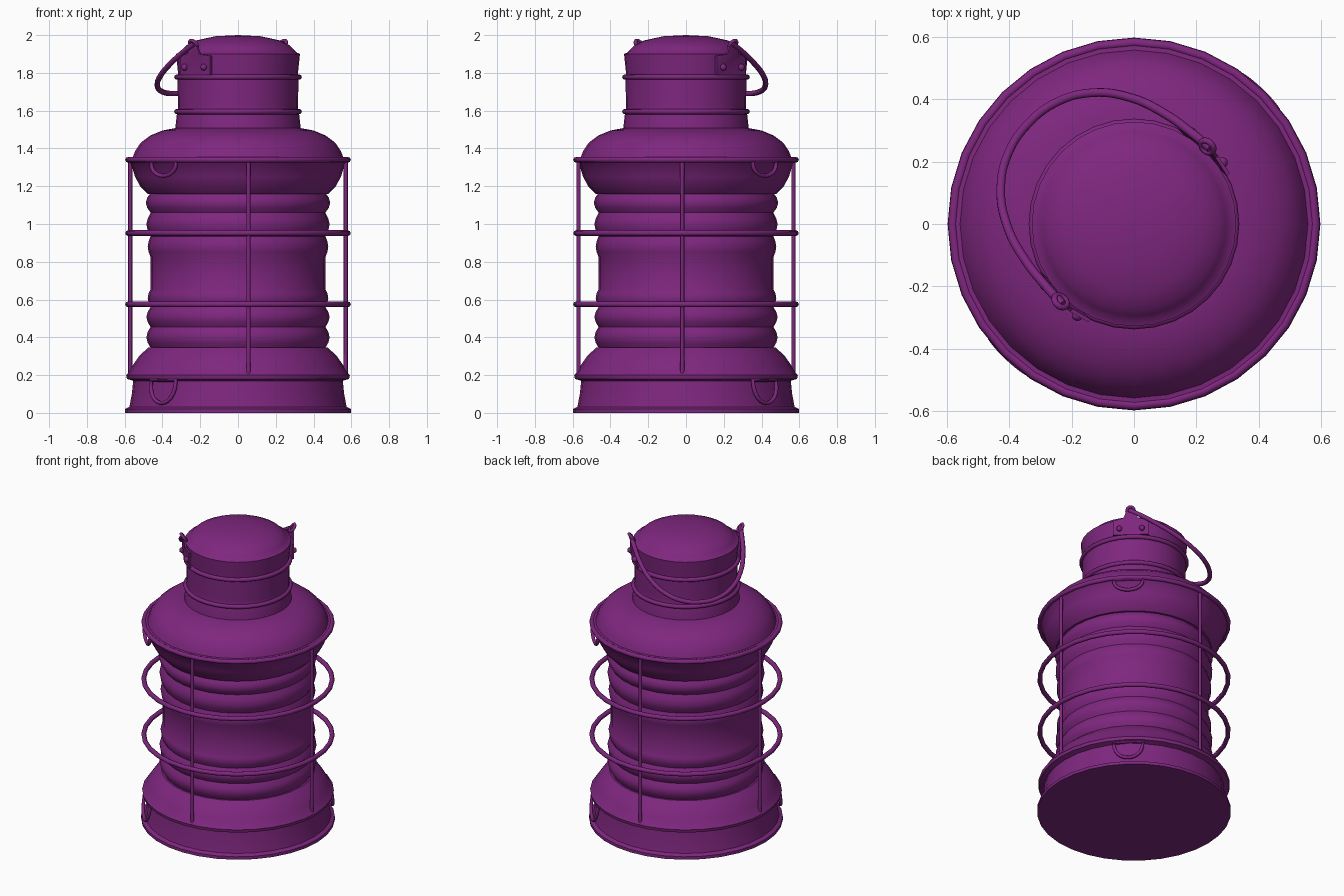
import bpy, bmesh, math
from mathutils import Vector, Matrix

if "Cube" in bpy.data.objects:
    bpy.data.objects.remove(bpy.data.objects["Cube"])

purple = bpy.data.materials.new("purple_paint")
purple.diffuse_color = (0.21, 0.02, 0.21, 1)
purple.use_nodes = True
purple.node_tree.nodes["Principled BSDF"].inputs["Base Color"].default_value = purple.diffuse_color
SIDES = 32
AXIS = math.radians(46.5)          # direction of handle ears and tie rings


def finish(ob, angle=35):
    ob.data.materials.append(purple)
    bpy.ops.object.select_all(action='DESELECT')
    bpy.context.view_layer.objects.active = ob
    ob.select_set(True)
    if ob.type == 'CURVE':
        bpy.ops.object.convert(target='MESH')
    bpy.ops.object.shade_smooth_by_angle(angle=math.radians(angle))
    return bpy.context.object


def lathe(name, profile):
    bm = bmesh.new()
    vs = [bm.verts.new((r, 0, z)) for r, z in profile]
    es = [bm.edges.new(p) for p in zip(vs, vs[1:])]
    bmesh.ops.spin(bm, geom=vs + es, cent=(0, 0, 0), axis=(0, 0, 1),
                   angle=math.tau, steps=SIDES, use_duplicate=False)
    bmesh.ops.remove_doubles(bm, verts=bm.verts, dist=1e-4)
    bmesh.ops.recalc_face_normals(bm, faces=bm.faces)
    me = bpy.data.meshes.new(name)
    bm.to_mesh(me)
    bm.free()
    ob = bpy.data.objects.new(name, me)
    bpy.context.collection.objects.link(ob)
    return finish(ob)


def tube(name, pts, r, cyclic=False, smooth=False):
    cu = bpy.data.curves.new(name, 'CURVE')
    cu.dimensions = '3D'
    cu.bevel_depth = r
    cu.bevel_resolution = 2
    cu.use_fill_caps = True
    if smooth:
        sp = cu.splines.new('BEZIER')
        sp.bezier_points.add(len(pts) - 1)
        for b, p in zip(sp.bezier_points, pts):
            b.co = p
            b.handle_left_type = b.handle_right_type = 'AUTO'
        sp.resolution_u = 5
    else:
        sp = cu.splines.new('POLY')
        sp.points.add(len(pts) - 1)
        for b, p in zip(sp.points, pts):
            b.co = (*p, 1)
    sp.use_cyclic_u = cyclic
    ob = bpy.data.objects.new(name, cu)
    bpy.context.collection.objects.link(ob)
    return finish(ob, 50)


def hoop(name, z, major, minor):
    bpy.ops.mesh.primitive_torus_add(major_radius=major, minor_radius=minor, location=(0, 0, z),
                                     major_segments=SIDES, minor_segments=8)
    bpy.context.object.name = name
    finish(bpy.context.object, 60)


# Base pan with foot flange and sloped shoulder
lathe("base", [(0, 0), (0.598, 0), (0.598, 0.02), (0.575, 0.032), (0.562, 0.1), (0.555, 0.17),
               (0.588, 0.18), (0.592, 0.2), (0.578, 0.215), (0.555, 0.255), (0.52, 0.305),
               (0.475, 0.345), (0.44, 0.345)])

# Ribbed lens: three bulges below and above a plain band
lens = [(0.44, 0.34)]
for z0, z1, r in ((0.345, 0.455, 0.485), (0.455, 0.56, 0.485), (0.56, 0.655, 0.478),
                  (0.825, 0.935, 0.478), (0.935, 1.06, 0.485), (1.06, 1.165, 0.488)):
    for i in range(5):
        s = math.sin(math.pi * i / 4)
        lens.append((0.463 + (r - 0.463) * s, z0 + (z1 - z0) * i / 4))
lens.append((0.44, 1.165))
lathe("ribbed_lens", lens)

# Hood bowl and dome
lathe("hood", [(0.44, 1.16), (0.48, 1.16), (0.515, 1.195), (0.545, 1.25), (0.566, 1.32),
               (0.585, 1.335), (0.585, 1.35), (0.558, 1.352), (0.545, 1.385), (0.515, 1.43),
               (0.465, 1.468), (0.40, 1.495), (0.33, 1.508), (0.28, 1.508)])

# Chimney and cap
lathe("chimney", [(0.333, 1.5), (0.324, 1.58), (0.318, 1.6), (0.318, 1.63),
                  (0.32, 1.77), (0.305, 1.785)])
lathe("cap", [(0.3, 1.775), (0.316, 1.785), (0.328, 1.9), (0.31, 1.908), (0.295, 1.925),
              (0.275, 1.945), (0.22, 1.972), (0.12, 1.994), (0, 2.0)])
for z in (1.595, 1.778):
    hoop("chimney_bead", z, 0.324, 0.014)

# Guard cage
for z in (0.575, 0.952, 1.34):
    hoop("guard_hoop", z, 0.582, 0.015)
for deg in (-84.5, -2, 95.5, 178):
    c, s = math.cos(math.radians(deg)), math.sin(math.radians(deg))
    tube("guard_bar", [(0.571 * c, 0.571 * s, z) for z in (0.18, 1.34)], 0.011)

# Parts repeated on the two opposite sides
for side in (0, math.pi):
    rot = Matrix.Rotation(AXIS + side, 3, 'Z')

    def L(n, t, z):
        return rot @ Vector((n, t, z))

    # Tie rings at hood and base
    for name, top, n_top, n_low in (("hood_tie_ring", 1.33, 0.572, 0.575),
                                    ("base_tie_ring", 0.172, 0.572, 0.588)):
        h = 0.12 if top < 1 else 0.075
        pts = []
        for i in range(13):
            a = math.pi * i / 12
            k = math.sin(a) ** 0.8 if 0 < i < 12 else 0
            pts.append(L(n_top + (n_low - n_top) * k, 0.09 * math.cos(a), top - h * k))
        tube(name, pts, 0.011, cyclic=True)

    # Ear plate: bent along the cap wall, with a rising tab
    bm = bmesh.new()
    outline = [(-0.11, 1.79), (0.11, 1.79), (0.11, 1.89), (0.045, 1.9), (0.025, 1.95),
               (-0.025, 1.95), (-0.045, 1.9), (-0.11, 1.89)]
    f = bm.faces.new([bm.verts.new(L(math.sqrt(0.336 ** 2 - t * t), t, z)) for t, z in outline])
    bmesh.ops.triangulate(bm, faces=[f])
    ext = bmesh.ops.extrude_face_region(bm, geom=bm.faces[:])
    bmesh.ops.translate(bm, vec=L(0.012, 0, 0),
                        verts=[g for g in ext["geom"] if isinstance(g, bmesh.types.BMVert)])
    bmesh.ops.recalc_face_normals(bm, faces=bm.faces)
    me = bpy.data.meshes.new("ear_plate")
    bm.to_mesh(me)
    bm.free()
    ob = bpy.data.objects.new("ear_plate", me)
    bpy.context.collection.objects.link(ob)
    finish(ob)

    # Rivets
    for t in (-0.07, 0.07):
        bpy.ops.mesh.primitive_uv_sphere_add(segments=10, ring_count=6, radius=0.018,
                                             location=L(0.338, t, 1.83))
        bpy.context.object.name = "rivet"
        finish(bpy.context.object)

    # Wire eye curled round the top of the tab
    tube("handle_eye", [L(0.342 + 0.016 * math.sin(a), 0.024 * math.cos(a), 1.95 + 0.022 * math.sin(a))
                        for a in (math.tau * i / 10 for i in range(10))], 0.010, cyclic=True)

# Carrying handle, folded down to the back left
rot = Matrix.Rotation(AXIS, 3, 'Z')
half = [(0.345, -0.01), (0.34, 0.06), (0.325, 0.17), (0.285, 0.29), (0.21, 0.39), (0.11, 0.45)]
path = half + [(0, 0.468)] + [(-u, d) for u, d in reversed(half)]
tube("handle", [rot @ Vector((u, d, 1.955 - 0.565 * max(d, 0))) for u, d in path], 0.0145, smooth=True)
